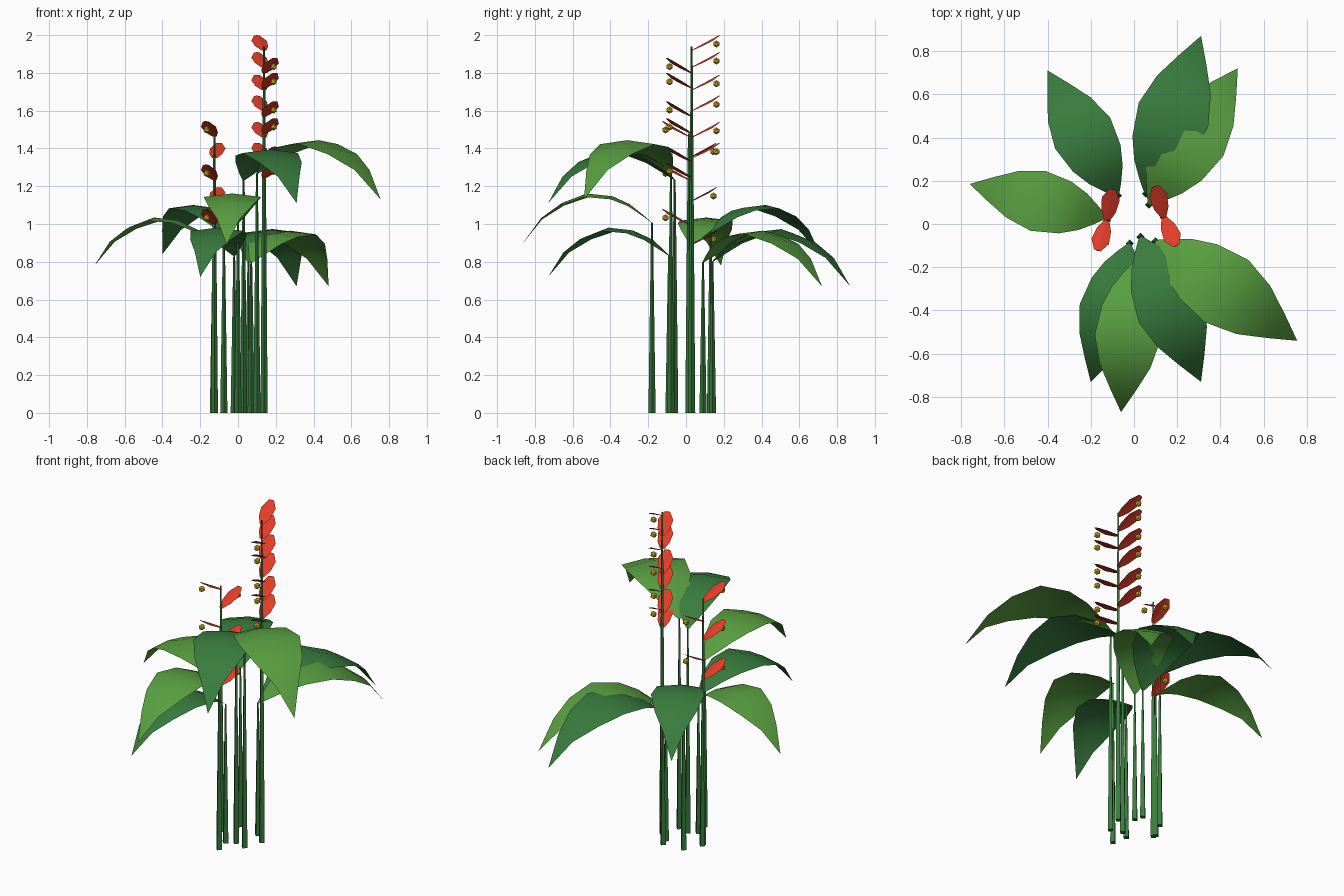
import bpy
import bmesh
from mathutils import Matrix, Vector

cube = bpy.data.objects.get("Cube")
if cube:
    bpy.data.objects.remove(cube)


def material(name, rgb):
    m = bpy.data.materials.new(name)
    m.use_nodes = True
    m.diffuse_color = (*rgb, 1)
    m.node_tree.nodes["Principled BSDF"].inputs["Base Color"].default_value = (*rgb, 1)
    return m


DARK = material("dark_green", (0.04, 0.2, 0.047))
LIGHT = material("light_green", (0.1, 0.35, 0.052))
RED = material("red", (0.77, 0.046, 0.02))
YELLOW = material("yellow", (0.7, 0.47, 0.015))


def finish(name, bm, mat, smooth=False):
    mesh = bpy.data.meshes.new(name)
    bm.to_mesh(mesh)
    bm.free()
    mesh.materials.append(mat)
    for p in mesh.polygons:
        p.use_smooth = smooth
    obj = bpy.data.objects.new(name, mesh)
    bpy.context.collection.objects.link(obj)
    return obj


def blade(bm, base, tip, rows, fold):
    """Sheet folded along its midrib; rows hold (distance, half width, height)."""
    run = Vector((tip[0] - base[0], tip[1] - base[1], 0))
    side = Vector((-run.y, run.x, 0)).normalized()
    previous = None
    for t, w, z in rows:
        mid = Vector(base) + run * t + Vector((0, 0, z))
        drop = Vector((0, 0, -fold * w))
        row = [bm.verts.new(mid + side * w + drop), bm.verts.new(mid),
               bm.verts.new(mid - side * w + drop)]
        if previous:
            for a, b in ((0, 1), (1, 2)):
                bm.faces.new((previous[b], row[b], row[a], previous[a]))
        previous = row
    bmesh.ops.remove_doubles(bm, verts=bm.verts, dist=0.0005)


def stem(name, x, y, height):
    bm = bmesh.new()
    bmesh.ops.create_cone(bm, cap_ends=True, segments=4, radius1=0.019, radius2=0.005,
                          depth=height, matrix=Matrix.Translation((x, y, height / 2)))
    finish(name, bm, DARK)


# Arching leaf outline, as fractions of the leaf length
LEAF = [(0, 0.01, 0), (0.07, 0.066, 0.06), (0.17, 0.134, 0.14), (0.3, 0.19, 0.2),
        (0.5, 0.22, 0.222), (0.69, 0.17, 0.15), (0.85, 0.086, 0.035), (1, 0, -0.17)]

# Each leaf: stem position, tip, colour
leaves = {
    "back_right": ((-0.075, 0.13), (-0.4, 0.71, 0.84), DARK),
    "back_left": ((0.055, 0.14), (0.31, 0.87, 0.67), DARK),
    "back_left_outer": ((0.07, 0.09), (0.48, 0.72, 0.67), LIGHT),
    "front_left_outer": ((0.1, -0.08), (0.755, -0.54, 1.13), LIGHT),
    "front_left": ((0.03, -0.06), (0.31, -0.73, 1.11), DARK),
    "front_middle": ((0.0, -0.18), (-0.06, -0.87, 0.89), LIGHT),
    "front_right": ((-0.02, -0.09), (-0.2, -0.73, 0.72), DARK),
    "side_right": ((-0.13, 0.03), (-0.76, 0.185, 0.78), LIGHT),
}
for name, ((x, y), tip, mat) in leaves.items():
    length = (Vector(tip[:2]) - Vector((x, y))).length
    height = tip[2] + 0.17 * length
    bm = bmesh.new()
    blade(bm, (x, y, height), tip, [(t, w * length, z * length) for t, w, z in LEAF], 0.12)
    finish(name + "_leaf", bm, mat, smooth=True)
    stem(name + "_leaf_stem", x, y, height)


# Flower spikes: red bracts alternate back and front, each over a yellow berry
BRACT = [(0, 0.012, 0), (0.3, 0.034, 0.025), (0.7, 0.042, 0.056), (1, 0.016, 0.08)]


def spike(name, x, y, height, sides):
    stem(name + "_stem", x, y, height)
    bracts, berries = bmesh.new(), bmesh.new()
    for (tx, ty), heights in sides:
        for z in heights:
            blade(bracts, (x, y, z - 0.08), (tx, ty), BRACT, 0.15)
            spot = Vector((x, y, 0)).lerp(Vector((tx, ty, 0)), 0.9) + Vector((0, 0, z - 0.047))
            bmesh.ops.create_icosphere(berries, subdivisions=1, radius=0.019,
                                       matrix=Matrix.Translation(spot))
    finish(name + "_bracts", bracts, RED)
    finish(name + "_berries", berries, YELLOW)


spike("tall_spike", 0.138, 0.03, 1.94, [
    ((0.1, 0.175), (2.0, 1.91, 1.79, 1.68, 1.54, 1.43)),
    ((0.195, -0.1), (1.88, 1.8, 1.65, 1.56, 1.41, 1.325))])
spike("short_spike", -0.125, 0.015, 1.48, [
    ((-0.1, 0.16), (1.43, 1.195, 0.965)),
    ((-0.17, -0.122), (1.545, 1.315, 1.08))])
